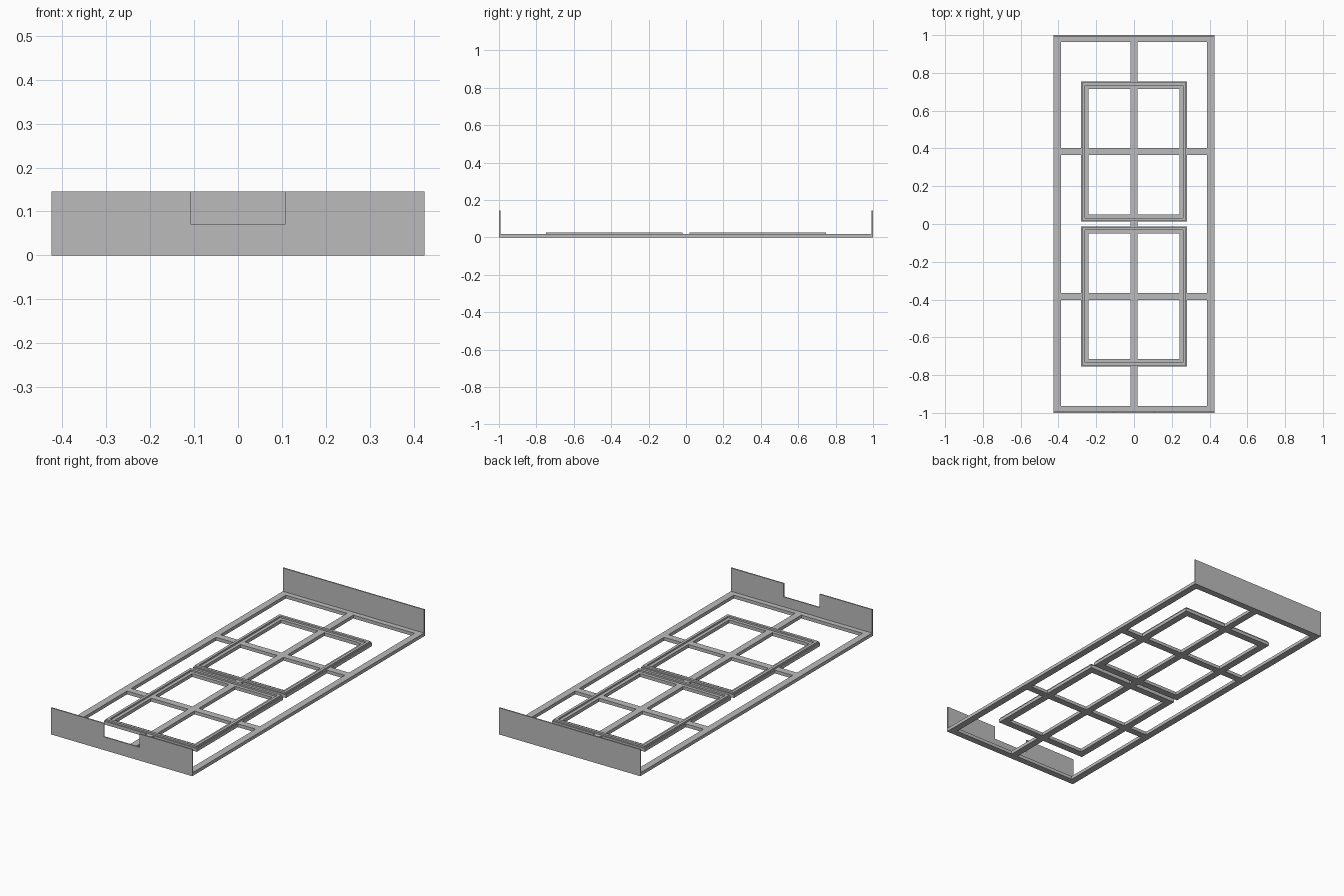
import bpy
import bmesh

cube = bpy.data.objects.get("Cube")
if cube:
    bpy.data.objects.remove(cube, do_unlink=True)

grey = bpy.data.materials.new("plain grey")
grey.use_nodes = True
colour = (0.5, 0.5, 0.5, 1)
grey.diffuse_color = colour
grey.node_tree.nodes["Principled BSDF"].inputs["Base Color"].default_value = colour


def finish(name, bm):
    bmesh.ops.recalc_face_normals(bm, faces=bm.faces)
    mesh = bpy.data.meshes.new(name)
    bm.to_mesh(mesh)
    bm.free()
    mesh.materials.append(grey)
    obj = bpy.data.objects.new(name, mesh)
    bpy.context.collection.objects.link(obj)
    return obj


def box(name, x0, x1, y0, y1, z0, z1):
    bm = bmesh.new()
    bmesh.ops.create_cube(bm, size=1)
    for v in bm.verts:
        v.co = ((x0, x1)[v.co.x > 0], (y0, y1)[v.co.y > 0], (z0, z1)[v.co.z > 0])
    return finish(name, bm)


def frame(name, x, y0, y1, wx, wy, z0, z1):
    """Rectangular ring symmetric in x, with side width wx and end width wy."""
    bm = bmesh.new()
    loops = []
    for z in (z0, z1):
        for dx, dy in ((0, 0), (wx, wy)):
            a, b, c = x - dx, y0 + dy, y1 - dy
            loops.append([bm.verts.new((px, py, z))
                          for px, py in ((-a, b), (a, b), (a, c), (-a, c))])
    low_out, low_in, top_out, top_in = loops
    for p, q in ((low_out, low_in), (low_in, top_in), (top_in, top_out), (top_out, low_out)):
        for i in range(4):
            j = (i + 1) % 4
            bm.faces.new((p[i], p[j], q[j], q[i]))
    return finish(name, bm)


HALF_W, BAR, TOP = 0.425, 0.019, 0.018
WALL_T, WALL_H = 0.007, 0.145

# Flat outer frame with its centre bar
frame("outer_frame", HALF_W, -1, 1, 0.038, 0.036, 0, TOP)
box("centre_bar", -BAR, BAR, -0.965, 0.965, 0, TOP)

# Two inner frames, each with a raised rim and a cross bar
for side, sign in (("front", -1), ("back", 1)):
    y0, y1 = sorted((sign * 0.012, sign * 0.754))
    frame(side + "_inner_frame", 0.28, y0, y1, 0.039, 0.039, 0, TOP)
    frame(side + "_raised_rim", 0.274, y0 + 0.006, y1 - 0.006, 0.015, 0.015, TOP, 0.027)
    mid = sign * 0.383
    box(side + "_cross_bar", -0.39, 0.39, mid - BAR, mid + BAR, 0, TOP)

# Upright end walls, the front one notched
box("back_wall", -HALF_W, HALF_W, 1 - WALL_T, 1, 0, WALL_H)
bm = bmesh.new()
outline = [(-HALF_W, 0), (HALF_W, 0), (HALF_W, WALL_H), (0.108, WALL_H),
           (0.108, 0.072), (-0.108, 0.072), (-0.108, WALL_H), (-HALF_W, WALL_H)]
face = bm.faces.new([bm.verts.new((x, -1, z)) for x, z in outline])
ext = bmesh.ops.extrude_face_region(bm, geom=[face])
for v in ext["geom"]:
    if isinstance(v, bmesh.types.BMVert):
        v.co.y += WALL_T
finish("front_wall", bm)
